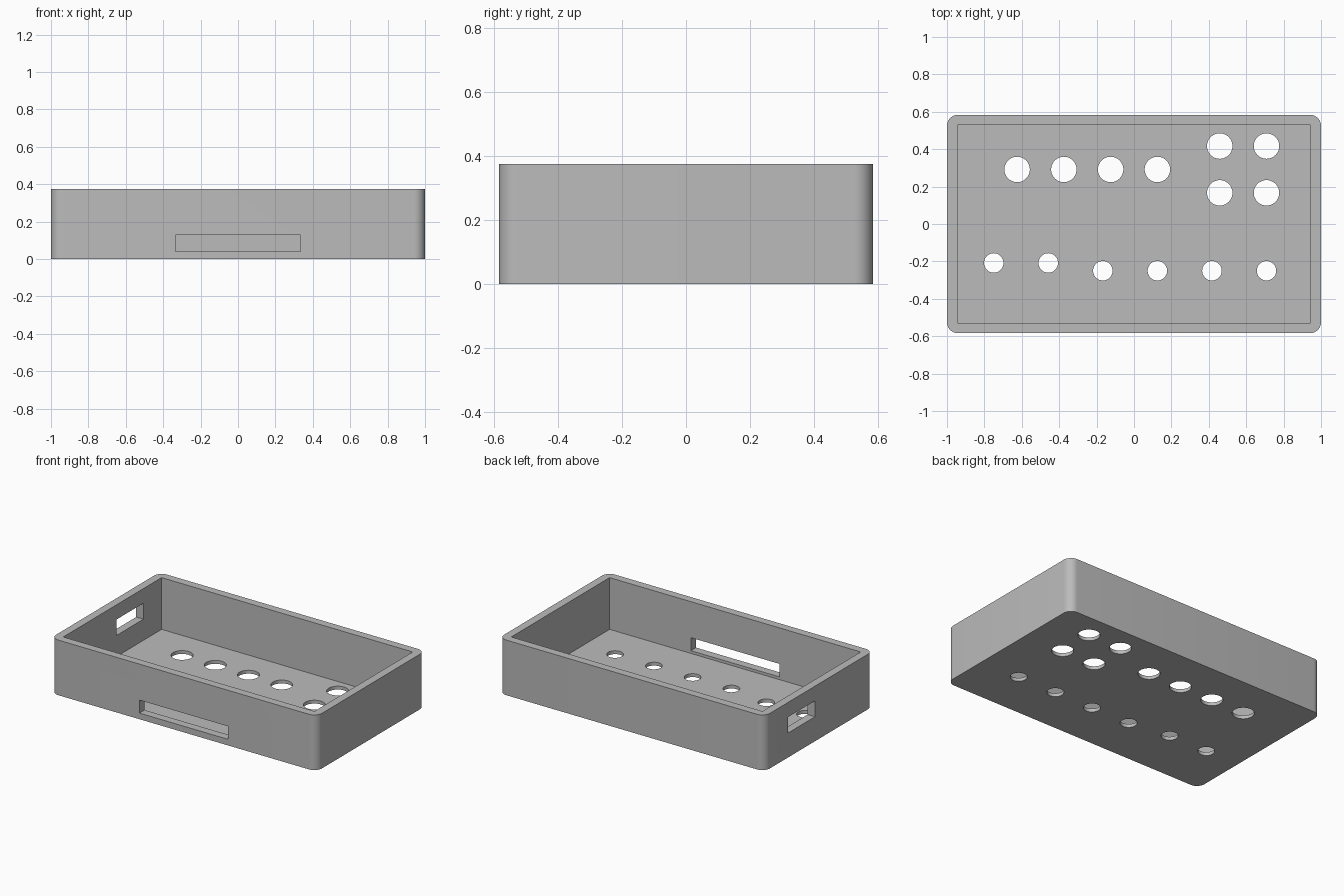
import bpy
import bmesh
import math
from mathutils import Matrix, Vector

if "Cube" in bpy.data.objects:
    bpy.data.objects.remove(bpy.data.objects["Cube"], do_unlink=True)

UNIT = 1 / 24            # design grid
LENGTH, DEPTH, HEIGHT = 2.0, 28 * UNIT, 9 * UNIT
WALL, FLOOR, CORNER = 0.055, 0.023, 0.058

grey = bpy.data.materials.new("plain grey")
grey.use_nodes = True
colour = (0.5, 0.5, 0.5, 1)
grey.diffuse_color = colour
grey.node_tree.nodes["Principled BSDF"].inputs["Base Color"].default_value = colour


def finish(name, bm):
    mesh = bpy.data.meshes.new(name)
    bm.to_mesh(mesh)
    bm.free()
    mesh.materials.append(grey)
    obj = bpy.data.objects.new(name, mesh)
    bpy.context.collection.objects.link(obj)
    return obj


def box(name, low, high, radius=0):
    """Box between two corners, with optional rounded upright edges."""
    low, high = Vector(low), Vector(high)
    bm = bmesh.new()
    bmesh.ops.create_cube(bm, size=1, matrix=Matrix.Translation((low + high) / 2)
                          @ Matrix.Diagonal((*(high - low), 1)))
    if radius:
        upright = [e for e in bm.edges
                   if abs(e.verts[0].co.z - e.verts[1].co.z) > HEIGHT / 2]
        bmesh.ops.bevel(bm, geom=upright, offset=radius, segments=10,
                        profile=0.5, affect='EDGES')
    return finish(name, bm)


def drill(name, x, y, radius):
    bm = bmesh.new()
    bmesh.ops.create_cone(bm, cap_ends=True, segments=48, radius1=radius,
                          radius2=radius, depth=4 * FLOOR,
                          matrix=Matrix.Translation((x, y, FLOOR / 2)))
    return finish(name, bm)


# Tray body with rounded outer corners
half_x, half_y = LENGTH / 2, DEPTH / 2
tray = box("tray", (-half_x, -half_y, 0), (half_x, half_y, HEIGHT), CORNER)

# Square-cornered cavity, front slot and side window
cutters = [
    box("cavity_cutter", (WALL - half_x, WALL - half_y, FLOOR),
        (half_x - WALL, half_y - WALL, HEIGHT + 1)),
    box("front_slot_cutter", (-8 * UNIT, -half_y - WALL, UNIT),
        (8 * UNIT, -half_y + 2 * WALL, 0.13)),
    box("side_window_cutter", (-half_x - WALL, UNIT, 4 * UNIT),
        (-half_x + 2 * WALL, 8 * UNIT, 0.275)),
]

# Large floor holes: a row of four and a two by two block
large = [(x, 7) for x in range(-15, 4, 6)]
large += [(x, y) for x in (11, 17) for y in (4, 10)]
# Small floor holes along the front
small = [(-18, -5), (-11, -5)] + [(x, -6) for x in range(-4, 18, 7)]
for holes, radius in ((large, 0.068), (small, 0.052)):
    cutters += [drill("hole_cutter", x * UNIT, y * UNIT, radius) for x, y in holes]

# Cut every opening out of the tray
for cutter in cutters:
    cutter.hide_render = True
    cut = tray.modifiers.new(cutter.name, 'BOOLEAN')
    cut.operation, cut.solver, cut.object = 'DIFFERENCE', 'EXACT', cutter

bpy.ops.object.select_all(action='DESELECT')
tray.select_set(True)
bpy.context.view_layer.objects.active = tray
for name in [m.name for m in tray.modifiers]:
    bpy.ops.object.modifier_apply(modifier=name)
for cutter in cutters:
    bpy.data.objects.remove(cutter, do_unlink=True)
bpy.ops.object.shade_smooth_by_angle(angle=math.radians(30))
